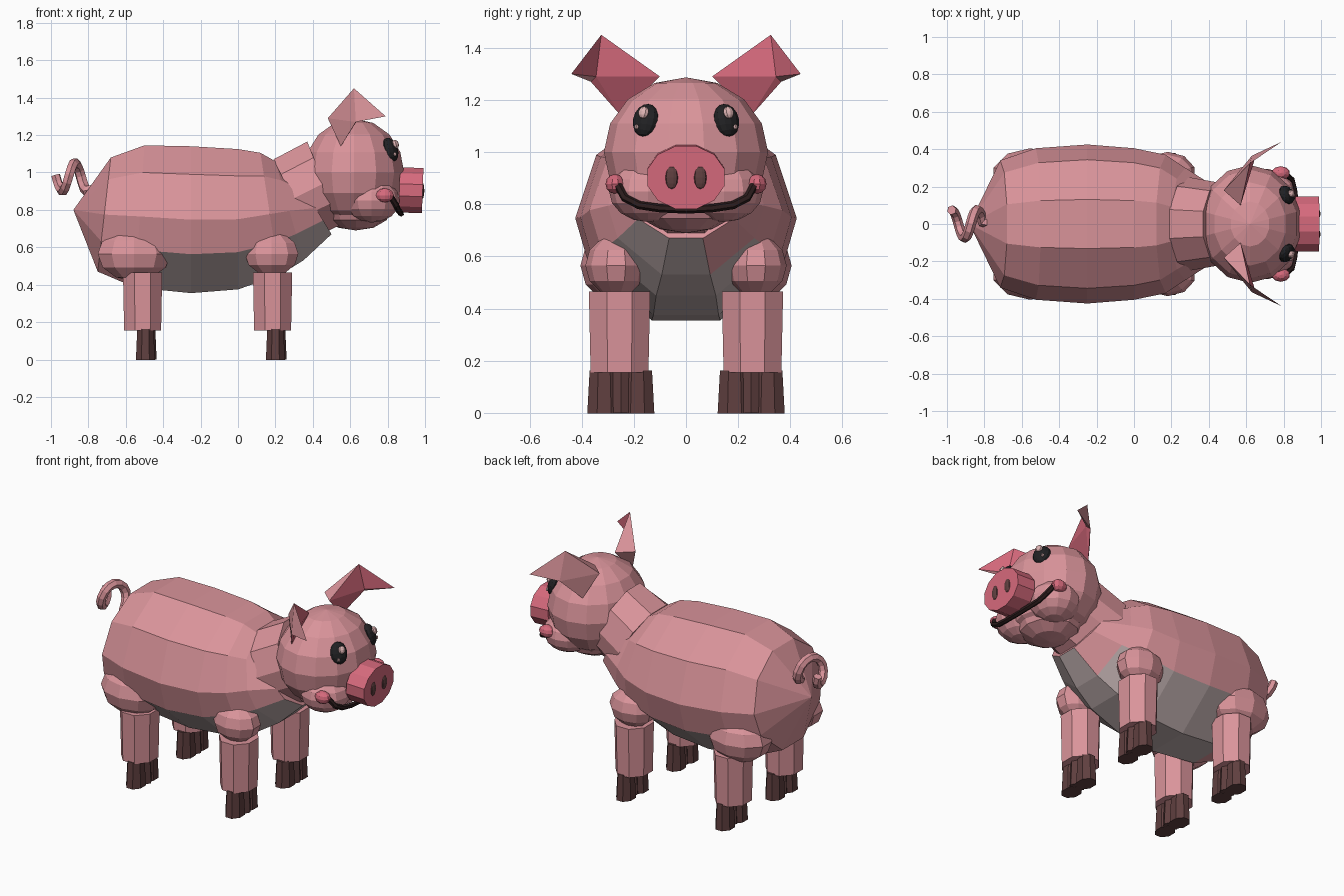
import bpy, bmesh, math
from mathutils import Matrix, Vector

if "Cube" in bpy.data.objects:
    bpy.data.objects.remove(bpy.data.objects["Cube"])


def material(name, rgb):
    m = bpy.data.materials.new(name)
    m.diffuse_color = (*rgb, 1)
    m.use_nodes = True
    m.node_tree.nodes["Principled BSDF"].inputs["Base Color"].default_value = m.diffuse_color
    return m


PINK = material("skin pink", (0.70, 0.295, 0.325))
ROSE = material("rose", (0.68, 0.145, 0.205))
GREY = material("belly grey", (0.53, 0.43, 0.43))
HOOF = material("hoof brown", (0.115, 0.05, 0.05))
BLACK = material("eye black", (0.015, 0.015, 0.017))
MOUTH = material("mouth dark", (0.025, 0.012, 0.012))
SHINE = material("eye shine", (0.72, 0.45, 0.45))


def finish(name, bm, *mats):
    bmesh.ops.recalc_face_normals(bm, faces=bm.faces)
    me = bpy.data.meshes.new(name)
    bm.to_mesh(me)
    bm.free()
    for m in mats:
        me.materials.append(m)
    ob = bpy.data.objects.new(name, me)
    bpy.context.collection.objects.link(ob)
    return ob


def ball(name, c, r, mat, seg=12, rings=8, rot=None):
    bm = bmesh.new()
    mtx = Matrix.Translation(c) @ (rot or Matrix()) @ Matrix.Diagonal((*r, 1))
    bmesh.ops.create_uvsphere(bm, u_segments=seg, v_segments=rings, radius=1, matrix=mtx)
    return finish(name, bm, mat)


def cone(name, c, r, r2, depth, mat, seg=8, rot=None):
    """Prism centred on c; r is the lower (x, y) radius, r2 the upper scale."""
    bm = bmesh.new()
    mtx = (Matrix.Translation(c) @ (rot or Matrix()) @ Matrix.Diagonal((*r, 1, 1))
           @ Matrix.Rotation(math.pi / seg, 4, 'Z'))
    bmesh.ops.create_cone(bm, cap_ends=True, segments=seg, radius1=1, radius2=r2,
                          depth=depth, matrix=mtx)
    return finish(name, bm, mat)


def loft(name, rings, mats, n=10, tip=None, low=0.47):
    """Skin tilted rings given as (top x, top z, bottom x, bottom z, half width)."""
    bm = bmesh.new()
    rows = []
    for tx, tz, bx, bz, w in rings:
        row = []
        for i in range(n):
            a = 2 * math.pi * i / n
            s, c = math.sin(a) / math.sin(0.4 * math.pi), math.cos(a)
            if i in (6, 9):         # the belly edge sits a little higher
                s, c = -low, c * 1.08
            row.append(bm.verts.new(((tx + bx) / 2 + s * (tx - bx) / 2, w * c,
                                     (tz + bz) / 2 + s * (tz - bz) / 2)))
        rows.append(row)
    for a, b in zip(rows, rows[1:]):
        for i in range(n):
            bm.faces.new((a[i], a[(i + 1) % n], b[(i + 1) % n], b[i]))
    bm.faces.new(rows[-1])
    if tip:
        t = bm.verts.new(tip)
        for i in range(n):
            bm.faces.new((rows[0][i], rows[0][(i + 1) % n], t))
    else:
        bm.faces.new(rows[0])
    return finish(name, bm, *mats)


def tube(name, pts, r, mat, taper=1.0):
    cu = bpy.data.curves.new(name, 'CURVE')
    cu.dimensions = '3D'
    cu.bevel_depth = r
    cu.bevel_resolution = 1
    cu.use_fill_caps = True
    sp = cu.splines.new('POLY')
    sp.points.add(len(pts) - 1)
    for i, (p, q) in enumerate(zip(sp.points, pts)):
        p.co = (*q, 1)
        p.radius = 1 + (taper - 1) * i / (len(pts) - 1)
    sp.use_smooth = False
    cu.materials.append(mat)
    ob = bpy.data.objects.new(name, cu)
    bpy.context.collection.objects.link(ob)
    return ob


# Body: a tapered barrel with a grey underside
body = loft("body", [(-.68, 1.08, -.75, .47, .34), (-.5, 1.145, -.55, .385, .405),
                     (-.25, 1.14, -.25, .355, .425), (0, 1.125, 0, .375, .405),
                     (.12, 1.105, .22, .45, .37), (.20, 1.06, .35, .53, .30),
                     (.33, .95, .50, .67, .21)], (PINK, GREY), tip=(-.88, 0, .80))
for i, f in enumerate(body.data.polygons):
    c = f.center
    if i < 60 and i % 10 in (6, 7, 8) and c.x > -.5:
        f.material_index = 1
    if c.x > .3 and c.y > .08:      # one chest patch stays pink
        f.material_index = 0

# Neck and head
loft("neck", [(.19, 1.07, .40, .65, .25), (.37, 1.165, .55, .72, .22)], (PINK,))
ball("head", (.62, 0, 1.0), (.275, .315, .287), PINK, 14, 8)
ball("muzzle", (.68, 0, .845), (.175, .20, .11), PINK, 12, 6)
ball("chin", (.63, 0, .80), (.19, .20, .11), PINK, 12, 6)

# Snout
FORWARD = Matrix.Rotation(math.radians(92), 4, 'Y')
cone("snout", (.925, 0, .905), (.125, .153), 1.0, .125, ROSE, 12, FORWARD)

# Mouth line
half = [(.815, .262, .875), (.845, .235, .825), (.858, .18, .797), (.868, .10, .785)]
tube("mouth", half + [(.872, 0, .78)] + [(x, -y, z) for x, y, z in reversed(half)], .016, MOUTH)

for s, side in ((1, "left"), (-1, "right")):
    ball(side + "_nostril", (.985, s * .055, .903), (.012, .026, .045), HOOF, 10, 6)
    ball(side + "_jowl", (.715, s * .145, .85), (.15, .15, .118), PINK, 12, 8)
    ball(side + "_cheek", (.785, s * .272, .878), (.05, .037, .038), ROSE, 10, 6)

    # Eye with two highlights
    turn = Matrix.Rotation(s * math.radians(30), 4, 'Z') @ Matrix.Rotation(math.radians(-20), 4, 'Y')
    ball(side + "_eye", (.815, s * .155, 1.122), (.035, .053, .066), BLACK, 12, 8, turn)
    ball(side + "_eye_shine", (.842, s * .163, 1.152), (.016, .022, .024), SHINE, 8, 6, turn)
    ball(side + "_eye_glint", (.839, s * .19, 1.097), (.010, .009, .011), SHINE, 6, 4, turn)

    # Ear folded forward at the tip: rose inside, pink outside
    bm = bmesh.new()
    inner, outer, back, top, fold, tip, crease = [bm.verts.new((x, s * y, z)) for x, y, z in (
        (.57, .10, 1.29), (.55, .25, 1.14), (.48, .18, 1.29), (.62, .325, 1.45),
        (.63, .365, 1.27), (.79, .44, 1.30), (.645, .345, 1.29))]
    for vs in ((inner, outer, crease), (inner, crease, top), (outer, fold, crease),
               (top, crease, tip), (fold, tip, crease), (inner, top, back), (back, top, fold),
               (back, fold, outer), (top, tip, fold), (inner, back, outer)):
        bm.faces.new(vs)
    ear = finish(side + "_ear", bm, PINK, ROSE)
    for f in list(ear.data.polygons)[:4]:
        f.material_index = 1

    # Legs: rounded haunch, octagonal shank, cloven hoof
    for pos, x, hx, cx, hy, haunch in (
            ("front", .185, .20, .18, .268, (.15, .118, .118)),
            ("hind", -.51, -.495, -.555, .255, (.205, .15, .145))):
        name = side + "_" + pos
        ball(name + "_haunch", (cx, s * hy, .565), haunch, PINK, 10, 6)
        cone(name + "_leg", (x, s * .255, .31), (.107, .12), 1.06, .31, PINK, 8)
        for t in (-1, 1):
            cone(name + "_hoof", (hx, s * .25 + t * .064, .08), (.055, .07), .86, .165, HOOF, 8)
        cone(name + "_hoof_middle", (hx + .012, s * .25, .08), (.048, .05), .85, .162, HOOF, 6)

# Curly tail
curl = [(-.75, 0, .91), (-.79, .01, .905)]
for i in range(17):
    a = math.radians(-80 + i * 28)
    curl.append((-.81 - .165 * i / 16, .075 * math.cos(a), .975 + .075 * math.sin(a)))
tube("tail", curl, .03, PINK, .85)
